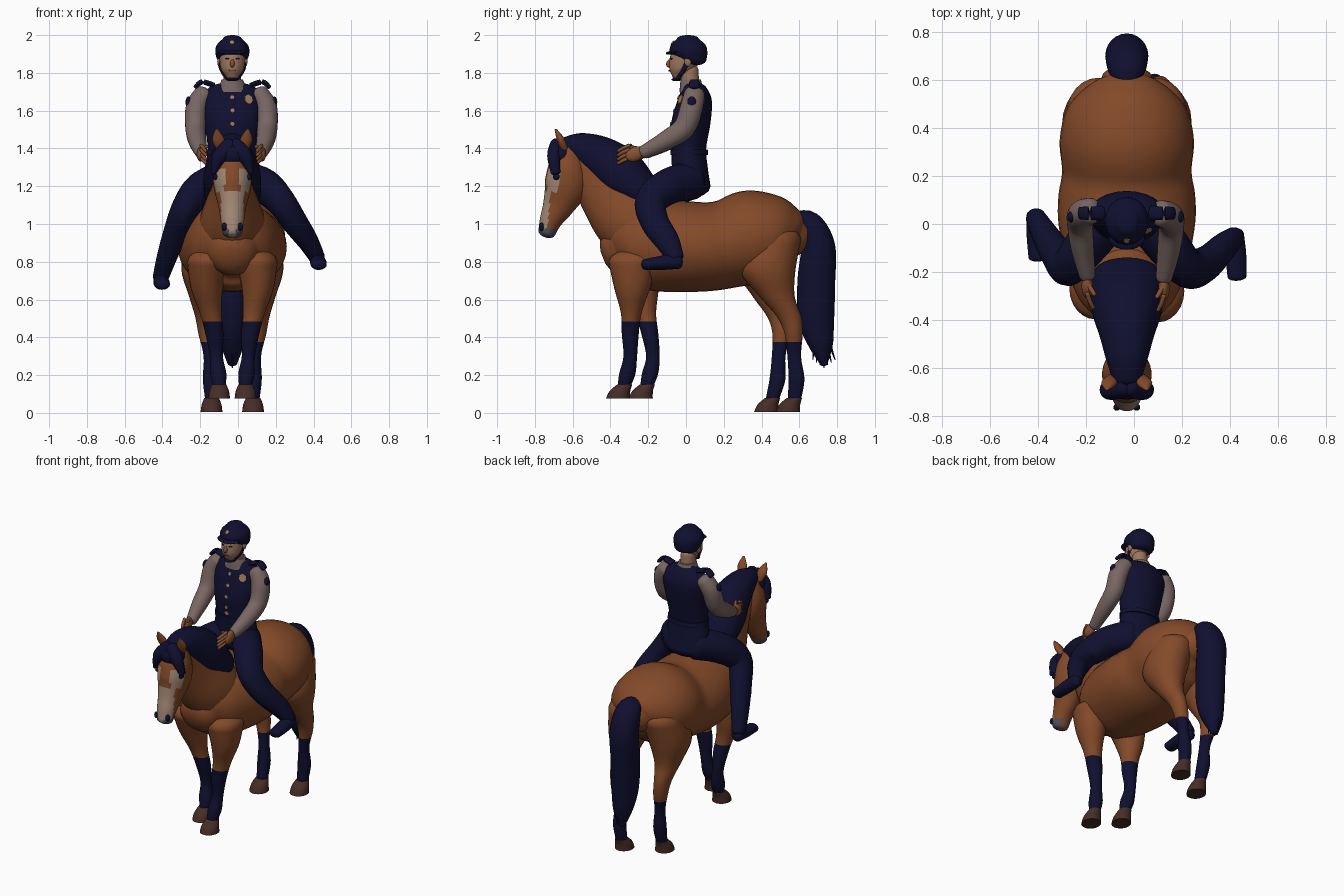
import bpy, bmesh, math
from mathutils import Vector, Matrix
from mathutils.bvhtree import BVHTree

default_cube = bpy.data.objects.get("Cube")
if default_cube:
    bpy.data.objects.remove(default_cube, do_unlink=True)

MID = -.03  # shared centre plane of horse and rider


def material(name, *rgb):
    mat = bpy.data.materials.new(name)
    mat.use_nodes = True
    mat.diffuse_color = (*rgb, 1)
    shader = next(n for n in mat.node_tree.nodes if n.type == 'BSDF_PRINCIPLED')
    shader.inputs["Base Color"].default_value = (*rgb, 1)
    shader.inputs["Roughness"].default_value = .9
    return mat


COAT = material("chestnut coat", .23, .068, .022)
NAVY = material("dark navy", .005, .005, .03)
SHIRT = material("grey shirt", .19, .135, .125)
SKIN = material("face skin", .33, .18, .11)
HAND = material("tan hand", .24, .085, .035)
BLAZE = material("pale blaze", .36, .25, .18)
MUZZLE = material("grey muzzle", .08, .075, .1)
HOOF = material("brown hoof", .06, .026, .02)
BRASS = material("brass", .36, .2, .09)


def finish(name, bm, mats, rule=None):
    """Turn a bmesh into a smooth object, colouring faces by an optional rule."""
    bmesh.ops.recalc_face_normals(bm, faces=bm.faces)
    bm.normal_update()
    if rule:
        for face in bm.faces:
            face.material_index = rule(face.calc_center_median(), face.normal)
    mesh = bpy.data.meshes.new(name)
    bm.to_mesh(mesh)
    bm.free()
    for mat in mats:
        mesh.materials.append(mat)
    obj = bpy.data.objects.new(name, mesh)
    bpy.context.collection.objects.link(obj)
    bpy.ops.object.select_all(action='DESELECT')
    bpy.context.view_layer.objects.active = obj
    obj.select_set(True)
    bpy.ops.object.shade_smooth_by_angle(angle=math.radians(50))
    return obj


def spline(stations, steps):
    """Smooth curve through stations of any dimension."""
    ext = [stations[0], *stations, stations[-1]]
    out = []
    for p, q, r, s in zip(ext, ext[1:], ext[2:], ext[3:]):
        for k in range(steps):
            t = k / steps
            out.append([b + t * (c - a) / 2 + t * t * (a - 2.5 * b + 2 * c - d / 2)
                        + t ** 3 * (b * 3 - c * 3 + d - a) / 2
                        for a, b, c, d in zip(p, q, r, s)])
    return out + [list(stations[-1])]


def loft(name, stations, *mats, rule=None, sides=24, steps=5, bulge=.6, level=False):
    """Skin ellipses (x, y, z, half width, half depth) along a smooth path."""
    path = spline(stations, steps)
    points = [Vector(s[:3]) for s in path]
    rings = []
    for i, s in enumerate(path):
        tangent = (points[min(i + 1, len(path) - 1)] - points[max(i - 1, 0)]).normalized()
        if level:
            tangent = Vector((0, 0, math.copysign(1, tangent.z)))
        side = (Vector((1, 0, 0)) - tangent * tangent.x).normalized()
        rings.append((points[i], side, side.cross(tangent), tangent, s[3], s[4]))

    def dome(ring, sign):
        co, side, up, tan, a, b = ring
        for ang in (.45, .9, 1.3):
            push = tan * sign * math.sin(ang) * min(a, b) * bulge
            yield co + push, side, up, tan, a * math.cos(ang), b * math.cos(ang)

    if bulge:
        rings = list(dome(rings[0], -1))[::-1] + rings + list(dome(rings[-1], 1))
    bm = bmesh.new()
    loops = [[bm.verts.new(co + side * a * math.cos(t) + up * b * math.sin(t))
              for t in (math.tau * k / sides for k in range(sides))]
             for co, side, up, tan, a, b in rings]
    for low, high in zip(loops, loops[1:]):
        for k in range(sides):
            n = (k + 1) % sides
            bm.faces.new((low[k], low[n], high[n], high[k]))
    bm.faces.new(loops[0])
    bm.faces.new(loops[-1])
    return finish(name, bm, mats, rule)


def centred(name, stations, *mats, **options):
    return loft(name, [(MID, *s) for s in stations], *mats, **options)


def blob(name, loc, size, mat, tilt=0):
    bm = bmesh.new()
    bmesh.ops.create_uvsphere(bm, u_segments=20, v_segments=12, radius=1)
    place = Matrix.Translation(loc) @ Matrix.Rotation(tilt, 4, 'X') @ Matrix.Diagonal((*size, 1))
    bm.transform(place)
    return finish(name, bm, [mat])


def plate(name, target, x, z, size, mat, sides=12):
    """Thin disc laid on the front of a target surface."""
    mesh = target.data
    tree = BVHTree.FromPolygons([v.co for v in mesh.vertices], [p.vertices[:] for p in mesh.polygons])
    spot, normal, _, _ = tree.ray_cast(Vector((x, -2, z)), Vector((0, 1, 0)))
    if spot is None:
        return
    bm = bmesh.new()
    bmesh.ops.create_cone(bm, cap_ends=True, segments=sides, radius1=1, radius2=1, depth=.008)
    bm.transform(Matrix.Translation(spot) @ normal.to_track_quat('Z', 'Y').to_matrix().to_4x4()
                 @ Matrix.Diagonal((*size, 1, 1)))
    finish(name, bm, [mat])


def mirrored(stations, shift=0, span=1):
    """Opposite limb, sliding the lower part along y."""
    return [(2 * MID - x, y + shift * min(1, max(0, (.85 - z) / span)), z, a, b)
            for x, y, z, a, b in stations]


# Horse body, neck and head
centred("horse_body", [
    (-.37, .85, .13, .13), (-.31, .87, .2, .2), (-.18, .885, .25, .24), (0, .88, .285, .24),
    (.12, .88, .285, .235), (.22, .895, .27, .235), (.35, .93, .28, .25),
    (.48, .945, .25, .21), (.56, .94, .18, .15), (.6, .93, .11, .1)], COAT, sides=36)
centred("horse_neck", [
    (-.2, .94, .19, .2), (-.3, 1.04, .165, .2), (-.4, 1.17, .115, .175),
    (-.49, 1.28, .085, .14), (-.57, 1.36, .07, .1)], COAT)


def head_colour(c, n):
    off = abs(c.x - MID)
    if c.z < .975 and off > .02:
        return 2
    if n.y < -.3 and (c.z < 1.17 and off < .06 or 1.17 < c.z < 1.29 and off > .04):
        return 1
    return 0


head = centred("horse_head", [
    (-.62, 1.4, .07, .07), (-.625, 1.3, .1, .105), (-.635, 1.2, .1, .115), (-.675, 1.1, .075, .085),
    (-.715, 1.02, .062, .06), (-.737, .955, .052, .046)], COAT, BLAZE, MUZZLE,
    rule=head_colour, sides=36, steps=8)
for side, word in ((1, "left"), (-1, "right")):
    def out(d):
        return MID + side * d
    loft(word + "_ear", [(out(.06), -.645, 1.4, .025, .02), (out(.075), -.665, 1.45, .032, .02),
                         (out(.083), -.69, 1.5, .008, .006)], COAT, sides=14)
    blob(word + "_horse_eye", (out(.088), -.685, 1.25), (.014, .02, .017), NAVY)
    blob(word + "_nostril", (out(.042), -.765, .985), (.014, .014, .022), NAVY)
    loft(word + "_forelock", [(out(.01), -.68, 1.42, .04, .04), (out(.065), -.7, 1.36, .04, .035),
                              (out(.1), -.69, 1.27, .014, .025)], NAVY, sides=16)

# Mane, forelock and tail
centred("mane", [
    (-.65, 1.415, .06, .045), (-.56, 1.4, .088, .085), (-.45, 1.345, .118, .12),
    (-.34, 1.26, .15, .135), (-.22, 1.15, .15, .1)], NAVY)
blob("forelock_crown", (MID, -.665, 1.37), (.09, .068, .07), NAVY)
centred("tail", [
    (.57, 1.01, .05, .05), (.65, 1.0, .08, .07), (.7, .88, .09, .09), (.69, .7, .085, .1),
    (.69, .5, .08, .095), (.715, .36, .06, .065), (.73, .26, .025, .02)], NAVY)
for k in range(7):
    lean = (k - 3) * .014
    centred("tail_strand", [(.72 + lean, .36, .01, .01), (.73 + lean * 1.4, .24 + abs(lean), .003, .003)],
            NAVY, sides=6)

# Horse legs with dark stockings and hooves
FORELEG = [(.1, -.28, .8, .11, .13), (.105, -.285, .66, .085, .095), (.085, -.29, .53, .058, .055),
           (.065, -.295, .42, .048, .045), (.055, -.295, .3, .035, .036),
           (.045, -.31, .21, .043, .043), (.04, -.325, .15, .035, .036)]
HINDLEG = [(.09, .46, .92, .13, .15), (.115, .43, .76, .125, .15), (.12, .48, .62, .08, .095),
           (.115, .545, .51, .052, .065), (.105, .57, .42, .045, .048), (.09, .573, .3, .032, .036),
           (.085, .585, .18, .041, .042), (.08, .575, .08, .035, .036)]
for word, limb, top in (
        ("left_front", FORELEG, .49), ("right_front", mirrored(FORELEG, .12, .5), .49),
        ("left_hind", HINDLEG, .37), ("right_hind", mirrored(HINDLEG, -.12, .8), .37)):
    loft(word + "_leg", limb, COAT, NAVY, rule=lambda c, n: int(c.z < top), level=True)
    x, y, z = limb[-1][:3]
    loft(word + "_hoof", [(x, y, z, .038, .04), (x, y - .025, z - .035, .052, .055),
                          (x, y - .035, z - .075, .058, .064)],
         HOOF, bulge=0, level=True)

# Rider torso: vest, belt and collar
vest = centred("vest", [
    (.03, 1.2, .15, .1), (.02, 1.3, .145, .095), (.015, 1.4, .13, .092), (.025, 1.53, .148, .104),
    (.045, 1.65, .158, .092), (.045, 1.72, .125, .065), (.035, 1.745, .065, .045)], NAVY, level=True)
centred("belt", [(.018, 1.365, .139, .099), (.017, 1.395, .137, .098)], NAVY, bulge=0, level=True)
centred("collar", [(.03, 1.7, .085, .065), (.025, 1.765, .056, .054)], SHIRT, bulge=0, level=True)
centred("neck", [(.025, 1.72, .047, .047), (.015, 1.82, .047, .05)], SKIN, level=True)
for z in (1.46, 1.53, 1.6, 1.67):
    plate("vest_button", vest, MID, z, (.011, .011), BRASS)
plate("belt_buckle", vest, MID, 1.42, (.02, .014), BRASS, 4)
plate("chest_badge", vest, .055, 1.66, (.024, .026), BRASS, 7)

# Rider head and helmet
face = centred("rider_head", [
    (-.04, 1.785, .036, .034), (-.022, 1.82, .06, .066), (-.005, 1.87, .068, .082),
    (.005, 1.92, .07, .08)], SKIN, level=True)
helmet = centred("helmet", [
    (.035, 1.865, .078, .072), (.015, 1.905, .09, .098), (.012, 1.945, .084, .093),
    (.01, 1.981, .05, .058)], NAVY, bulge=.38, level=True)
blob("helmet_visor", (MID, -.06, 1.91), (.075, .048, .012), NAVY, .15)
plate("helmet_badge", helmet, MID, 1.96, (.014, .014), BRASS, 6)
blob("nose", (MID, -.088, 1.85), (.012, .017, .022), HAND, -.3)
plate("mouth", face, MID, 1.812, (.022, .004), HAND)
blob("chin_cup", (MID, -.05, 1.765), (.034, .028, .009), NAVY)
for side, word in ((1, "left"), (-1, "right")):
    plate(word + "_eye", face, MID + side * .028, 1.875, (.012, .005), NAVY)
    blob(word + "_ear_skin", (MID + side * .07, .01, 1.86), (.01, .018, .026), SKIN)
    loft(word + "_chin_strap", [(MID + side * .07, .015, 1.88, .006, .014), (MID + side * .064, -.01, 1.82, .006, .012),
                                (MID + side * .03, -.045, 1.768, .006, .01)], NAVY, sides=8)
    # Shoulder straps
    loft(word + "_epaulette", [(MID + side * .1, .045, 1.735, .014, .03), (MID + side * .16, .045, 1.752, .014, .028),
                               (MID + side * .195, .045, 1.725, .012, .026)], NAVY, sides=12)

# Rider arms and hands
LEFT_ARM = [(.11, .045, 1.69, .052, .055), (.148, .03, 1.62, .058, .06), (.155, -.01, 1.51, .054, .058),
            (.145, -.11, 1.44, .048, .05), (.125, -.225, 1.38, .034, .035)]
RIGHT_ARM = [(x - .01, y + .01, z, a, b) for x, y, z, a, b in mirrored(LEFT_ARM)]
for word, arm, inward in (("left", LEFT_ARM, -1), ("right", RIGHT_ARM, 1)):
    loft(word + "_sleeve", arm, SHIRT)
    x, y, z = arm[-1][:3]
    blob(word + "_palm", (x, y - .045, z - .01), (.024, .052, .038), HAND, .4)
    for k in range(4):
        drop = z - .045 + k * .022
        loft(word + "_finger", [(x, y - .075, drop + .015, .01, .01), (x + inward * .012, y - .11, drop, .01, .01),
                                (x + inward * .025, y - .135, drop - .015, .008, .008)], HAND, sides=8)
    loft(word + "_thumb", [(x, y - .03, z + .015, .012, .012),
                           (x + inward * .03, y - .08, z + .03, .009, .009)], HAND, sides=8)
    blob(word + "_sleeve_patch", (x - inward * .067, .03, 1.645), (.016, .024, .03), NAVY)

# Rider legs and boots
LEFT_LEG = [(.04, .03, 1.23, .09, .1), (.14, -.09, 1.2, .09, .095), (.225, -.185, 1.12, .078, .085),
            (.3, -.165, 1.01, .068, .075), (.37, -.1, .91, .055, .065), (.42, -.055, .82, .042, .045)]
RIGHT_LEG = [(-.1, .03, 1.23, .09, .1), (-.2, -.09, 1.18, .09, .095), (-.275, -.175, 1.09, .075, .085),
             (-.325, -.12, .97, .066, .075), (-.375, -.04, .83, .054, .062), (-.41, .025, .715, .042, .045)]
for word, limb in (("left", LEFT_LEG), ("right", RIGHT_LEG)):
    loft(word + "_trouser_leg", limb, NAVY)
    x, y, z = limb[-1][:3]
    loft(word + "_boot", [(x, y + .015, z - .015, .038, .042), (x + .005, y - .07, z - .025, .043, .038),
                          (x + .01, y - .165, z - .035, .04, .028)], NAVY)
